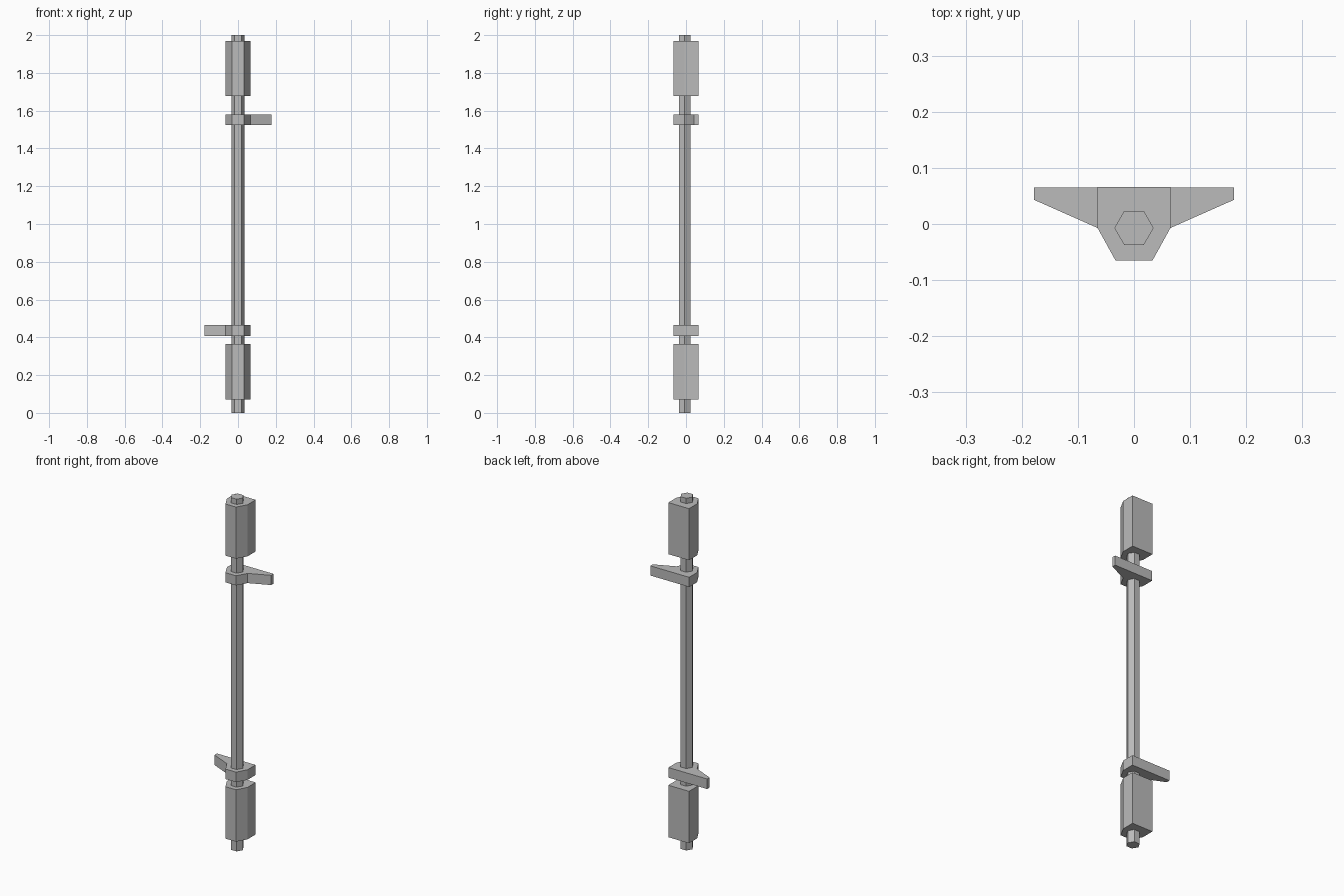
import bpy
import bmesh
import math

cube = bpy.data.objects.get("Cube")
if cube:
    bpy.data.objects.remove(cube, do_unlink=True)

# Single plain metal colour
metal = bpy.data.materials.new("grey metal")
metal.use_nodes = True
GREY = (0.5, 0.5, 0.5, 1)
metal.diffuse_color = GREY
metal.node_tree.nodes["Principled BSDF"].inputs["Base Color"].default_value = GREY

ROD_Y = -0.007


def prism(name, outline, z0, z1):
    """Extrude a counter-clockwise outline upward from z0 to z1."""
    bm = bmesh.new()
    base = bm.faces.new([bm.verts.new((x, y, z0)) for x, y in outline])
    top = bmesh.ops.extrude_face_region(bm, geom=[base], use_keep_orig=True)["geom"]
    for v in top:
        if isinstance(v, bmesh.types.BMVert):
            v.co.z = z1
    bmesh.ops.recalc_face_normals(bm, faces=bm.faces)
    mesh = bpy.data.meshes.new(name)
    bm.to_mesh(mesh)
    bm.free()
    mesh.materials.append(metal)
    obj = bpy.data.objects.new(name, mesh)
    bpy.context.collection.objects.link(obj)
    return obj


# Hexagonal rod running the full height
hexagon = [(0.035 * math.cos(math.radians(a)), ROD_Y + 0.035 * math.sin(math.radians(a)))
           for a in range(0, 360, 60)]
prism("rod", hexagon, 0, 2)

# Square-backed, chamfer-fronted housings near both ends
housing = [(-0.065, 0.066), (-0.065, ROD_Y), (-0.033, -0.065),
           (0.033, -0.065), (0.065, ROD_Y), (0.065, 0.066)]
prism("lower_housing", housing, 0.07, 0.365)
prism("upper_housing", housing, 1.677, 1.97)

# Collars with a tapering lever, upper to the left, lower to the right
lever = [(-0.065, 0.065), (-0.065, ROD_Y), (-0.033, -0.065), (0.033, -0.065),
         (0.065, ROD_Y), (0.178, 0.043), (0.178, 0.065)]
prism("upper_lever", lever, 1.525, 1.58)
prism("lower_lever", [(-x, y) for x, y in reversed(lever)], 0.408, 0.465)
